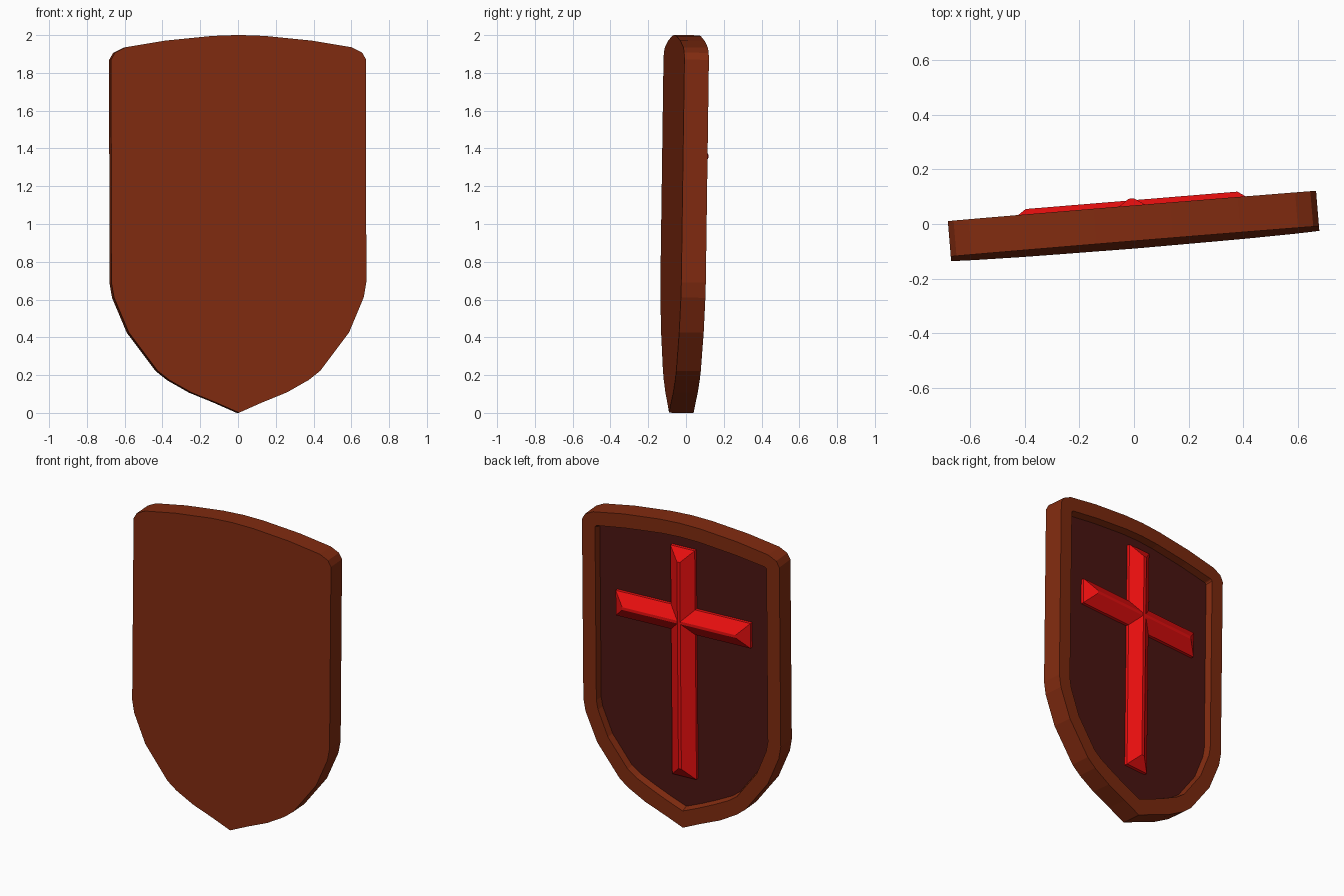
import bpy, bmesh, math
from mathutils import Matrix

if "Cube" in bpy.data.objects:
    bpy.data.objects.remove(bpy.data.objects["Cube"])

# Whole shield is turned slightly about z and leans back a little
POSE = (Matrix.Translation((0, -0.025, 0))
        @ Matrix.Rotation(math.radians(4.7), 4, 'Z')
        @ Matrix.Rotation(math.radians(-0.8), 4, 'X'))
HALF = 0.065            # half thickness
FLOOR = HALF - 0.042    # recessed panel level


def material(name, rgb):
    m = bpy.data.materials.new(name)
    m.diffuse_color = (*rgb, 1)
    m.use_nodes = True
    m.node_tree.nodes["Principled BSDF"].inputs["Base Color"].default_value = m.diffuse_color
    return m


def loft(name, rings, mats, cap_mat=0):
    """Join rings of (points, y) in order and cap both ends."""
    bm = bmesh.new()
    loops = [[bm.verts.new((x, y, z)) for x, z in pts] for pts, y in rings]
    n = len(loops[0])
    for a, b in zip(loops, loops[1:]):
        for i in range(n):
            j = (i + 1) % n
            bm.faces.new((a[i], a[j], b[j], b[i]))
    bm.faces.new(loops[0])
    bm.faces.new(loops[-1]).material_index = cap_mat
    bmesh.ops.recalc_face_normals(bm, faces=bm.faces)
    me = bpy.data.meshes.new(name)
    bm.to_mesh(me)
    bm.free()
    for m in mats:
        me.materials.append(m)
    ob = bpy.data.objects.new(name, me)
    ob.matrix_world = POSE
    bpy.context.collection.objects.link(ob)
    return ob


def mirrored(half):
    """Close a half profile that starts and ends on x = 0."""
    return half + [(-x, z) for x, z in half[-2:0:-1]]


def rect(cx, cz, hx, hz):
    return [(cx - hx, cz - hz), (cx + hx, cz - hz), (cx + hx, cz + hz), (cx - hx, cz + hz)]


brown = material("brown_wood", (0.22, 0.024, 0.005))
dark = material("dark_panel", (0.075, 0.008, 0.006))
red = material("red_paint", (0.85, 0.005, 0.005))

# Shield body: outer outline, rim and recessed back panel
outer = mirrored([(0, 2), (0.14, 1.995), (0.39, 1.97), (0.60, 1.935), (0.656, 1.907),
                  (0.677, 1.87), (0.677, 0.69), (0.663, 0.61), (0.585, 0.425),
                  (0.432, 0.222), (0.37, 0.173), (0.255, 0.108), (0.12, 0.053), (0, 0)])
inner = mirrored([(0, 1.91), (0.13, 1.905), (0.375, 1.88), (0.575, 1.85), (0.582, 1.847),
                  (0.588, 1.84), (0.588, 0.70), (0.577, 0.64), (0.51, 0.475),
                  (0.375, 0.295), (0.32, 0.255), (0.22, 0.205), (0.11, 0.155), (0, 0.11)])
panel = [(x * 0.985, 1 + (z - 1) * 0.985) for x, z in inner]
loft("shield_body", [(outer, -HALF), (outer, HALF), (inner, HALF), (panel, FLOOR)],
     [brown, dark], cap_mat=1)


# Cross: two hip-roofed bars standing on the panel
def bar(name, cz, hx, hz, top):
    hip = 0.073
    loft(name, [(rect(0, cz, hx, hz), FLOOR - 0.005),
                (rect(0, cz, hx, hz), FLOOR + 0.02),
                (rect(0, cz, hx - hip, hz - hip), HALF + top)], [red])


bar("cross_upright", 1.078, 0.083, 0.752, 0.029)
bar("cross_arm", 1.36, 0.462, 0.082, 0.028)
